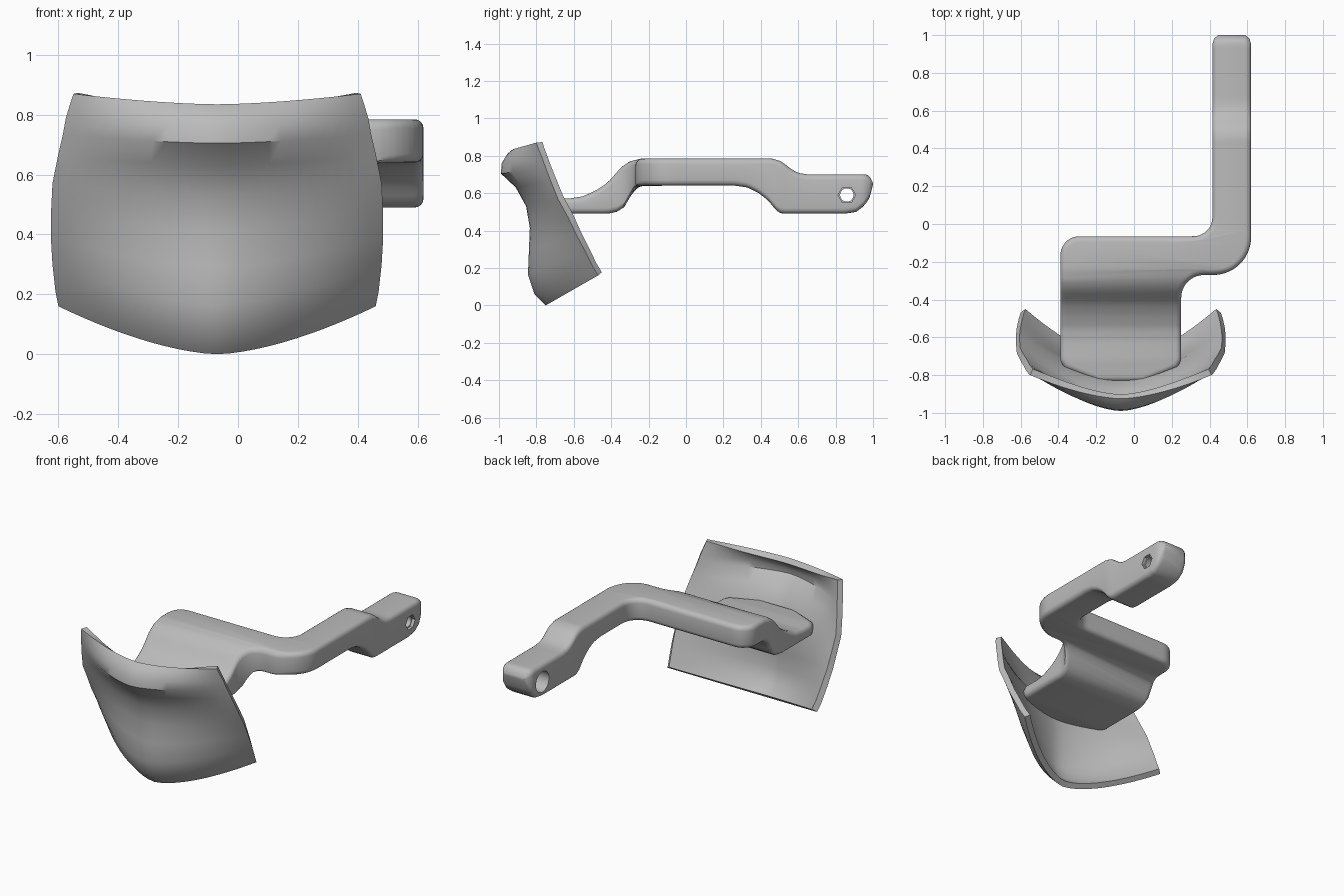
import bpy, bmesh, math
from mathutils import Vector

cube = bpy.data.objects.get("Cube")
if cube:
    bpy.data.objects.remove(cube, do_unlink=True)

grey = bpy.data.materials.new("plain_grey")
grey.use_nodes = True
COLOR = (0.5, 0.5, 0.5, 1)
grey.diffuse_color = COLOR
grey.node_tree.nodes["Principled BSDF"].inputs["Base Color"].default_value = COLOR


def make_object(name, bm):
    bmesh.ops.recalc_face_normals(bm, faces=bm.faces) if name == "arm" else None
    mesh = bpy.data.meshes.new(name)
    bm.to_mesh(mesh)
    bm.free()
    mesh.materials.append(grey)
    obj = bpy.data.objects.new(name, mesh)
    bpy.context.collection.objects.link(obj)
    return obj


def activate(obj):
    bpy.ops.object.select_all(action='DESELECT')
    obj.select_set(True)
    bpy.context.view_layer.objects.active = obj


def spread(a, b, n):
    return [a + (b - a) * i / (n - 1) for i in range(n)]


def arc(cx, cy, r, a0, a1, n=12):
    return [Vector((cx + r * math.cos(math.radians(a)), cy + r * math.sin(math.radians(a))))
            for a in spread(a0, a1, n)]


def resample(pts, n):
    lengths = [(b - a).length for a, b in zip(pts, pts[1:])]
    total, out = sum(lengths), []
    for s in spread(0, total, n):
        for i, d in enumerate(lengths):
            if s <= d or i == len(lengths) - 1:
                out.append(pts[i].lerp(pts[i + 1], min(s / d, 1)))
                break
            s -= d
    return out


def interp(table, y):
    if y <= table[0][0]:
        return table[0][1]
    for (y0, z0), (y1, z1) in zip(table, table[1:]):
        if y <= y1:
            return z0 + (z1 - z0) * (y - y0) / (y1 - y0)
    return table[-1][1]


# Face plate: each row is centre y, z, half width, edge y, z
MID = -0.07
ROWS = [(-.75, 0, .53, -.47, .16), (-.81, .06, .54, -.50, .21),
        (-.845, .165, .55, -.545, .30), (-.84, .29, .555, -.59, .385),
        (-.835, .415, .555, -.63, .47), (-.855, .53, .55, -.685, .57),
        (-.91, .63, .53, -.725, .67), (-.99, .705, .515, -.75, .735),
        (-.985, .76, .505, -.77, .79), (-.955, .81, .49, -.79, .84),
        (-.925, .835, .48, -.80, .87)]
bm = bmesh.new()
grid = []
for yc, zc, w, ye, ze in ROWS:
    row = []
    for u in spread(-1, 1, 25):
        f = abs(u) ** 1.6
        row.append(bm.verts.new((MID + w * u, yc + (ye - yc) * f, zc + (ze - zc) * f)))
    grid.append(row)
for lo, hi in zip(grid, grid[1:]):
    for c in range(len(lo) - 1):
        bm.faces.new((lo[c], lo[c + 1], hi[c + 1], hi[c]))
plate = make_object("face_plate", bm)
activate(plate)
solid = plate.modifiers.new("thickness", 'SOLIDIFY')
solid.thickness = 0.036
solid.offset = -1
bpy.ops.object.modifier_apply(modifier=solid.name)
bpy.ops.object.shade_smooth_by_angle(angle=math.radians(40))

# Arm: side profile heights
TOP = [(-.62, .572), (-.55, .583), (-.48, .615), (-.42, .655), (-.38, .70), (-.345, .74),
       (-.30, .77), (-.24, .785), (.46, .785), (.51, .77), (.56, .73), (.60, .708),
       (.65, .70), (.96, .70), (.985, .69), (1, .67)]
BOTTOM = [(-.42, .49), (-.37, .50), (-.33, .525), (-.305, .57), (-.28, .615), (-.25, .635),
          (-.22, .64), (.26, .64), (.33, .63), (.39, .60), (.44, .56), (.48, .51),
          (.51, .49), (.85, .49), (.91, .50), (.95, .53), (.98, .57), (1, .63)]

# Arm: paired left and right plan outlines
left, right = [], []
for y, w in [(-.835, .12), (-.79, .23), (-.76, .30)]:
    left.append(Vector((MID - w, y)))
    right.append(Vector((MID + w, y)))
right += [Vector((.25, y)) for y in spread(-.72, -.41, 16)]
right += arc(.37, -.39, .12, 180, 90, 10)
left += [Vector((-.39, p.y)) for p in right[3:]]
inner = [left[-1]] + arc(-.29, -.165, .1, 180, 90) + arc(.315, .035, .1, -90, 0)
outer = [right[-1]] + arc(.42, -.07, .2, -90, 0) + [Vector((.62, .035))]
left += resample(inner, 48)[1:]
right += resample(outer, 48)[1:]
for x0, x1, y in [(.415, .62, y) for y in spread(.06, .95, 45)] + [(.423, .612, .98), (.445, .59, 1)]:
    left.append(Vector((x0, y)))
    right.append(Vector((x1, y)))
loop = left + right[::-1]
count = len(loop)

# Inward mitre direction for every outline point
inward = []
for i, p in enumerate(loop):
    a = (p - loop[i - 1]).normalized()
    b = (loop[(i + 1) % count] - p).normalized()
    n1, n2 = Vector((a.y, -a.x)), Vector((b.y, -b.x))
    inward.append((n1 + n2) / max(1 + n1.dot(n2), 0.4))

# Rounded rim rings from the underside to the top
RADIUS = 0.03
bm = bmesh.new()
rings = []
for upper in (False, True):
    steps = spread(0, math.pi / 2, 5)
    for a in (steps if upper else steps[::-1]):
        ring = []
        for p, n in zip(loop, inward):
            q = p + n * RADIUS * (1 - math.cos(a))
            lo, hi = interp(BOTTOM, q.y), interp(TOP, q.y)
            drop = min(RADIUS, (hi - lo) * .45) * (1 - math.sin(a))
            ring.append(bm.verts.new((q.x, q.y, hi - drop if upper else lo + drop)))
        rings.append(ring)
for lo, hi in zip(rings, rings[1:]):
    for i in range(count):
        j = (i + 1) % count
        bm.faces.new((lo[i], lo[j], hi[j], hi[i]))
for ring in (rings[0], rings[-1]):
    for i in range(len(left) - 1):
        bm.faces.new((ring[i], ring[i + 1], ring[count - 2 - i], ring[count - 1 - i]))
arm = make_object("arm", bm)


# Pivot hole with a wide bore on one side and a shallow hex seat on the other
def drill(x, radius, depth, sides):
    bpy.ops.mesh.primitive_cylinder_add(vertices=sides, radius=radius, depth=depth,
                                        location=(x, .86, .59), rotation=(0, math.pi / 2, 0))
    cutter = bpy.context.object
    cutter.name = "hole_cutter"
    cutter.hide_render = True
    cutter.data.materials.append(grey)
    activate(arm)
    cut = arm.modifiers.new("hole", 'BOOLEAN')
    cut.operation = 'DIFFERENCE'
    cut.solver = 'EXACT'
    cut.object = cutter
    bpy.ops.object.modifier_apply(modifier=cut.name)
    bpy.data.objects.remove(cutter, do_unlink=True)


drill(.52, .036, .4, 24)
drill(.455, .066, .13, 32)
drill(.625, .047, .05, 6)
activate(arm)
bpy.ops.object.shade_smooth_by_angle(angle=math.radians(35))
